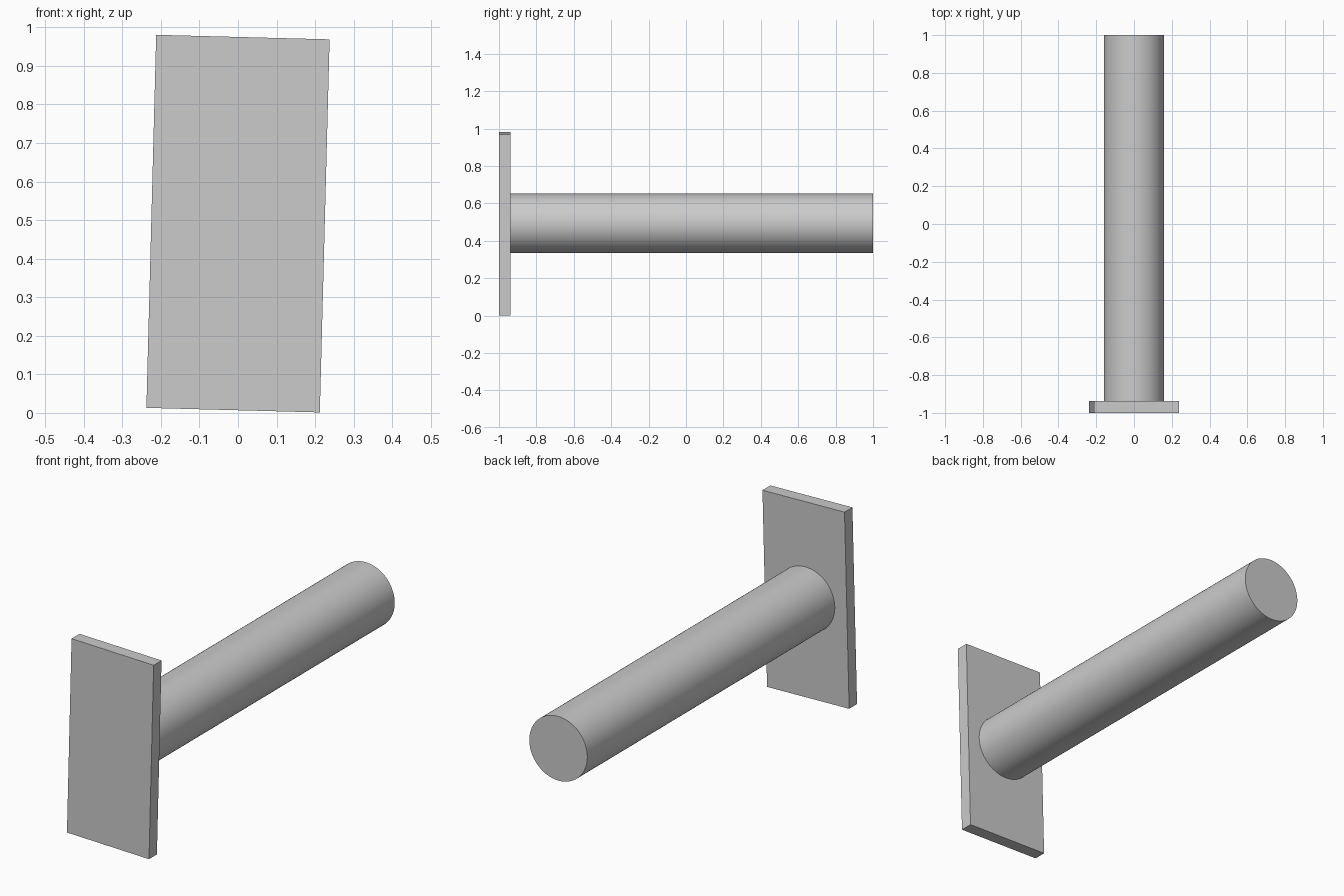
import bpy
from math import radians

cube = bpy.data.objects.get("Cube")
if cube:
    bpy.data.objects.remove(cube, do_unlink=True)

FRONT, PLATE_BACK, BACK = -1.0, -0.938, 1.0
CENTRE_Z = 0.491
TILT = radians(1.5)

# Single grey material
grey = bpy.data.materials.new("light_grey")
grey.use_nodes = True
colour = (0.6, 0.6, 0.6, 1)
grey.diffuse_color = colour
grey.node_tree.nodes["Principled BSDF"].inputs["Base Color"].default_value = colour


def finish(name):
    obj = bpy.context.object
    obj.name = name
    obj.data.materials.append(grey)
    return obj


# Thin rectangular plate, slightly tilted about the rod axis
bpy.ops.mesh.primitive_cube_add(
    size=1, location=(0, (FRONT + PLATE_BACK) / 2, CENTRE_Z), rotation=(0, TILT, 0))
plate = finish("front_plate")
plate.scale = (0.45, PLATE_BACK - FRONT, 0.968)
bpy.ops.object.transform_apply(location=False, rotation=False, scale=True)

# Round rod running from the plate to the back
bpy.ops.mesh.primitive_cylinder_add(
    vertices=96, radius=0.159, depth=BACK - PLATE_BACK,
    location=(0, (PLATE_BACK + BACK) / 2, CENTRE_Z + 0.002), rotation=(radians(90), 0, 0))
finish("rod")
bpy.ops.object.shade_smooth_by_angle(angle=radians(30))
